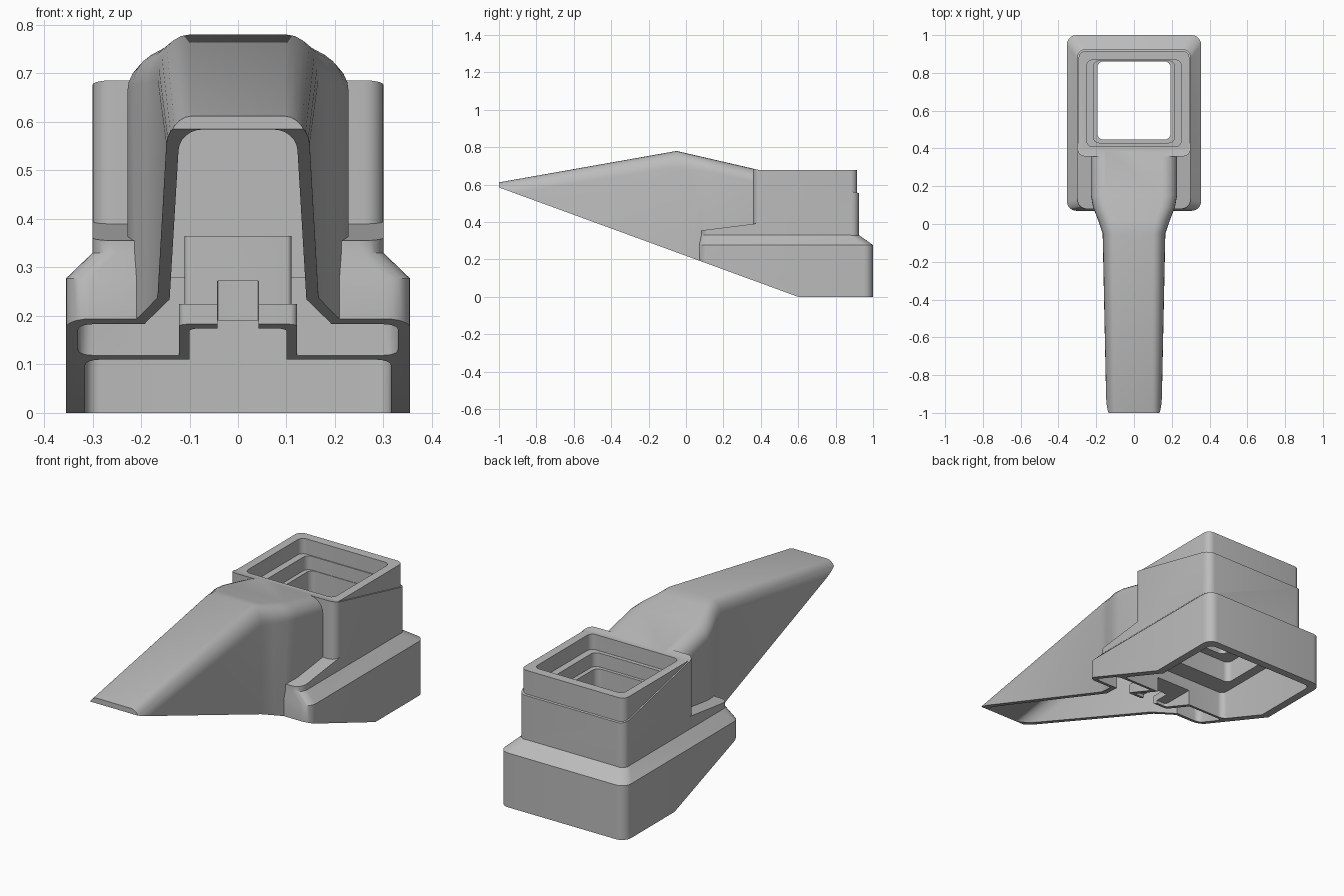
import bpy, bmesh
from math import sin, cos, pi, radians

old = bpy.data.objects.get("Cube")
if old:
    bpy.data.objects.remove(old)

grey = bpy.data.materials.new("plain_grey")
grey.use_nodes = True
COLOR = (0.5, 0.5, 0.5, 1)
grey.diffuse_color = COLOR
grey.node_tree.nodes["Principled BSDF"].inputs["Base Color"].default_value = COLOR
STEPS = 6


def roof(y):
    """Height of the sloping top line behind the peak."""
    return 0.78 - 0.231 * (y + 0.05)


def loft(name, rings):
    """Closed solid through matching rings of points."""
    bm = bmesh.new()
    loops = [[bm.verts.new(p) for p in ring] for ring in rings]
    n = len(loops[0])
    for a, b in zip(loops, loops[1:]):
        for i in range(n):
            j = (i + 1) % n
            bm.faces.new((a[i], a[j], b[j], b[i]))
    bm.faces.new(loops[0])
    bm.faces.new(loops[-1])
    bmesh.ops.recalc_face_normals(bm, faces=bm.faces)
    mesh = bpy.data.meshes.new(name)
    bm.to_mesh(mesh)
    bm.free()
    mesh.materials.append(grey)
    obj = bpy.data.objects.new(name, mesh)
    bpy.context.collection.objects.link(obj)
    return obj


def rect(hx, y0, y1, z0, z1=None, r=0.05):
    """Rounded rectangle seen from above; z runs from z0 in front to z1 behind."""
    z1 = z0 if z1 is None else z1
    corners = [(hx - r, y1 - r), (r - hx, y1 - r), (r - hx, y0 + r), (hx - r, y0 + r)]
    ring = []
    for k, (cx, cy) in enumerate(corners):
        for i in range(STEPS + 1):
            a = pi / 2 * (k + i / STEPS)
            y = cy + r * sin(a)
            ring.append((cx + r * cos(a), y, z0 + (z1 - z0) * (y - y0) / (y1 - y0)))
    return ring


def arch(y, hw, top, rx, rz, bottom):
    """Upright cross-section with two rounded top corners."""
    arc = [(hw - rx + rx * cos(pi / 2 * i / STEPS), top - rz + rz * sin(pi / 2 * i / STEPS))
           for i in range(STEPS + 1)]
    right = [(hw, bottom)] + arc
    return [(x, y, z) for x, z in right] + [(-x, y, z) for x, z in reversed(right)]


def combine(target, tool, operation="DIFFERENCE", keep=False):
    mod = target.modifiers.new("combine", "BOOLEAN")
    mod.operation = operation
    mod.solver = "EXACT"
    mod.object = tool
    bpy.context.view_layer.objects.active = target
    bpy.ops.object.modifier_apply(modifier=mod.name)
    if not keep:
        bpy.data.objects.remove(tool)


# Outer volumes: stepped base, front ledge, tower, top collar
shell = loft("scoop_shell", [rect(0.355, 0.07, 1, 0), rect(0.355, 0.07, 1, 0.277),
                             rect(0.30, 0.08, 0.925, 0.33)])
combine(shell, loft("ledge", [rect(0.30, 0.08, 0.6, 0.3),
                              rect(0.30, 0.08, 0.6, 0.355, 0.42)]), "UNION")
combine(shell, loft("tower", [rect(0.30, 0.358, 0.925, 0.3, r=0.04),
                              rect(0.30, 0.358, 0.925, roof(0.358), roof(0.925), 0.04)]), "UNION")
combine(shell, loft("collar", [rect(0.293, 0.365, 0.915, 0.4, r=0.035),
                               rect(0.293, 0.365, 0.915, 0.678, r=0.035)]), "UNION")

# Long tapering snout
LOW = 0.1
combine(shell, loft("snout", [arch(-1, 0.146, 0.612, 0.05, 0.07, LOW),
                              arch(-0.05, 0.166, 0.78, 0.065, 0.09, LOW),
                              arch(0.02, 0.190, roof(0.02), 0.075, 0.085, LOW),
                              arch(0.09, 0.217, roof(0.09), 0.075, 0.075, LOW),
                              arch(0.15, 0.228, roof(0.15), 0.075, 0.07, LOW),
                              arch(0.40, 0.228, roof(0.40), 0.075, 0.07, LOW)]), "UNION")

# Snout hollow, its raised rear pocket and the hollow behind the base front
T = 0.027
DEEP = -0.1
combine(shell, loft("snout_hollow", [arch(-1.05, 0.119, 0.602 - T, 0.045, 0.06, DEEP),
                                     arch(-0.04, 0.141, 0.778 - T, 0.055, 0.08, DEEP),
                                     arch(0.09, 0.190, roof(0.09) - T, 0.065, 0.065, DEEP),
                                     arch(0.15, 0.202, roof(0.15) - T, 0.065, 0.06, DEEP),
                                     arch(0.275, 0.202, roof(0.275) - T, 0.065, 0.06, DEEP)]))
combine(shell, loft("rear_pocket", [arch(y, 0.202, roof(y) - T, 0.065, 0.06, 0.28)
                                    for y in (0.26, 0.37)]))
combine(shell, loft("front_hollow", [rect(0.33, 0.1, 0.275, DEEP, r=0.03),
                                     rect(0.33, 0.1, 0.275, 0.24, r=0.03),
                                     rect(0.275, 0.105, 0.275, 0.31, r=0.03)]))

# Stepped duct through the tower: half width, front, back, bottom, top
duct = [(0.315, 0.30, 0.96, DEEP, 0.25),
        (0.265, 0.40, 0.90, 0.2, 0.36),
        (0.193, 0.447, 0.86, 0.3, 0.6),
        (0.215, 0.43, 0.863, 0.53, 0.65),
        (0.25, 0.41, 0.868, 0.60, 0.75)]
for hx, y0, y1, z0, z1 in duct:
    combine(shell, loft("duct_step", [rect(hx, y0, y1, z, r=0.03) for z in (z0, z1)]))

# Small two-step housing on the inner front wall
housing = loft("connector_housing", [rect(0.122, 0.10, 0.29, z, r=0.015) for z in (0, 0.225)])
combine(housing, loft("upper_housing", [rect(0.11, 0.16, 0.295, z, r=0.01)
                                        for z in (0.1, 0.365)]), "UNION")

# Housing recess, front slot and the slanted underside
recess = loft("recess", [rect(0.10, 0.125, 0.35, z, r=0.015) for z in (DEEP, 0.19)])
slot = loft("slot", [rect(0.042, 0.05, 0.2, z, r=0.002) for z in (DEEP, 0.272)])
slope = 0.585 / 1.6
profile = [(-1.4, slope * 2), (0.8, -slope * 0.2), (0.8, -1), (-1.4, -1)]
under = loft("underside", [[(x, y, z) for y, z in profile] for x in (-1, 1)])
combine(housing, recess, keep=True)
combine(housing, slot)
combine(housing, under, keep=True)
combine(shell, recess)
combine(shell, under)

for obj in (shell, housing):
    bpy.ops.object.select_all(action="DESELECT")
    obj.select_set(True)
    bpy.context.view_layer.objects.active = obj
    bpy.ops.object.shade_smooth_by_angle(angle=radians(30))
